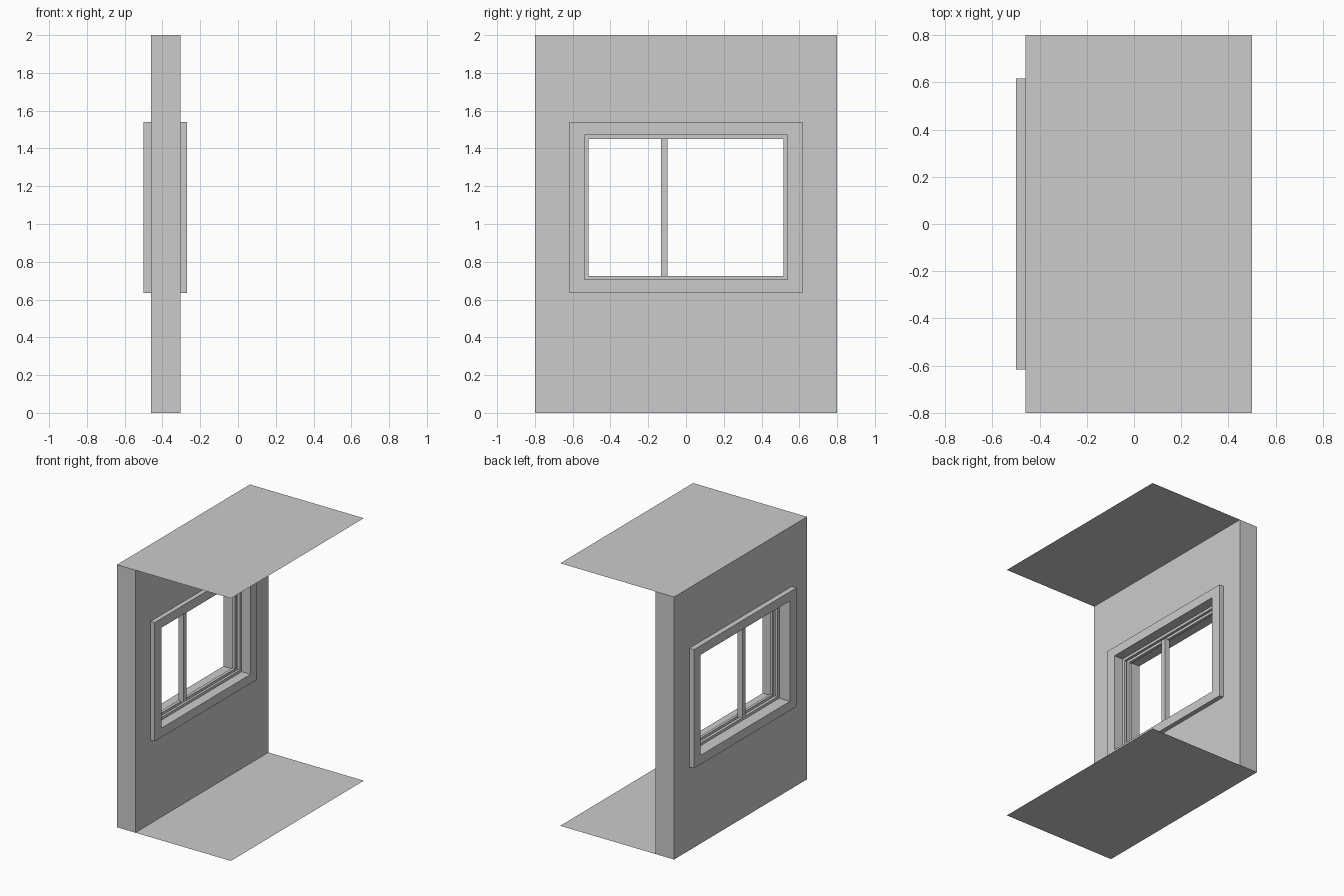
import bpy, bmesh

if "Cube" in bpy.data.objects:
    bpy.data.objects.remove(bpy.data.objects["Cube"])

# Rectangles are (y0, y1, z0, z1)
WALL = (-0.80, 0.80, 0.0, 2.0)
TRIM = (-0.617, 0.617, 0.635, 1.54)
OPENING = (-0.537, 0.537, 0.705, 1.47)
CLEAR = (-0.517, 0.517, 0.725, 1.45)
BACK, FRONT = -0.46, -0.305      # wall faces along x


def finish(name, bm):
    bmesh.ops.recalc_face_normals(bm, faces=bm.faces)
    mesh = bpy.data.meshes.new(name)
    bm.to_mesh(mesh)
    bm.free()
    bpy.context.collection.objects.link(bpy.data.objects.new(name, mesh))


def corners(r):
    y0, y1, z0, z1 = r
    return [(y0, z0), (y1, z0), (y1, z1), (y0, z1)]


def ring(name, outer, inner, x0, x1):
    """Rectangular frame between two x positions."""
    bm = bmesh.new()
    loops = [[bm.verts.new((x, y, z)) for y, z in corners(r)]
             for r, x in ((outer, x0), (outer, x1), (inner, x1), (inner, x0))]
    for k in range(4):
        a, b = loops[k], loops[(k + 1) % 4]
        for i in range(4):
            j = (i + 1) % 4
            bm.faces.new((a[i], a[j], b[j], b[i]))
    finish(name, bm)


def box(name, x0, x1, r):
    bm = bmesh.new()
    bmesh.ops.create_cube(bm, size=1)
    y0, y1, z0, z1 = r
    for v in bm.verts:
        v.co = (x1 if v.co.x > 0 else x0,
                y1 if v.co.y > 0 else y0,
                z1 if v.co.z > 0 else z0)
    finish(name, bm)


def sheet(name, z):
    bm = bmesh.new()
    bm.faces.new([bm.verts.new(p) for p in (
        (FRONT, -0.8, z), (0.5, -0.8, z), (0.5, 0.8, z), (FRONT, 0.8, z))])
    finish(name, bm)


# Wall with window opening
ring("wall", WALL, OPENING, BACK, FRONT)

# Floor and ceiling sheets
sheet("floor", 0.0)
sheet("ceiling", 2.0)

# Casing on both sides of the wall
ring("outer_window_trim", TRIM, OPENING, -0.50, BACK)
ring("inner_window_trim", TRIM, OPENING, FRONT, -0.27)

# Pair of sash tracks and the vertical bar between them
ring("inner_sash_track", OPENING, CLEAR, -0.365, -0.345)
ring("outer_sash_track", OPENING, CLEAR, -0.41, -0.387)
box("window_bar", -0.41, -0.365, (-0.132, -0.097, 0.705, 1.47))
